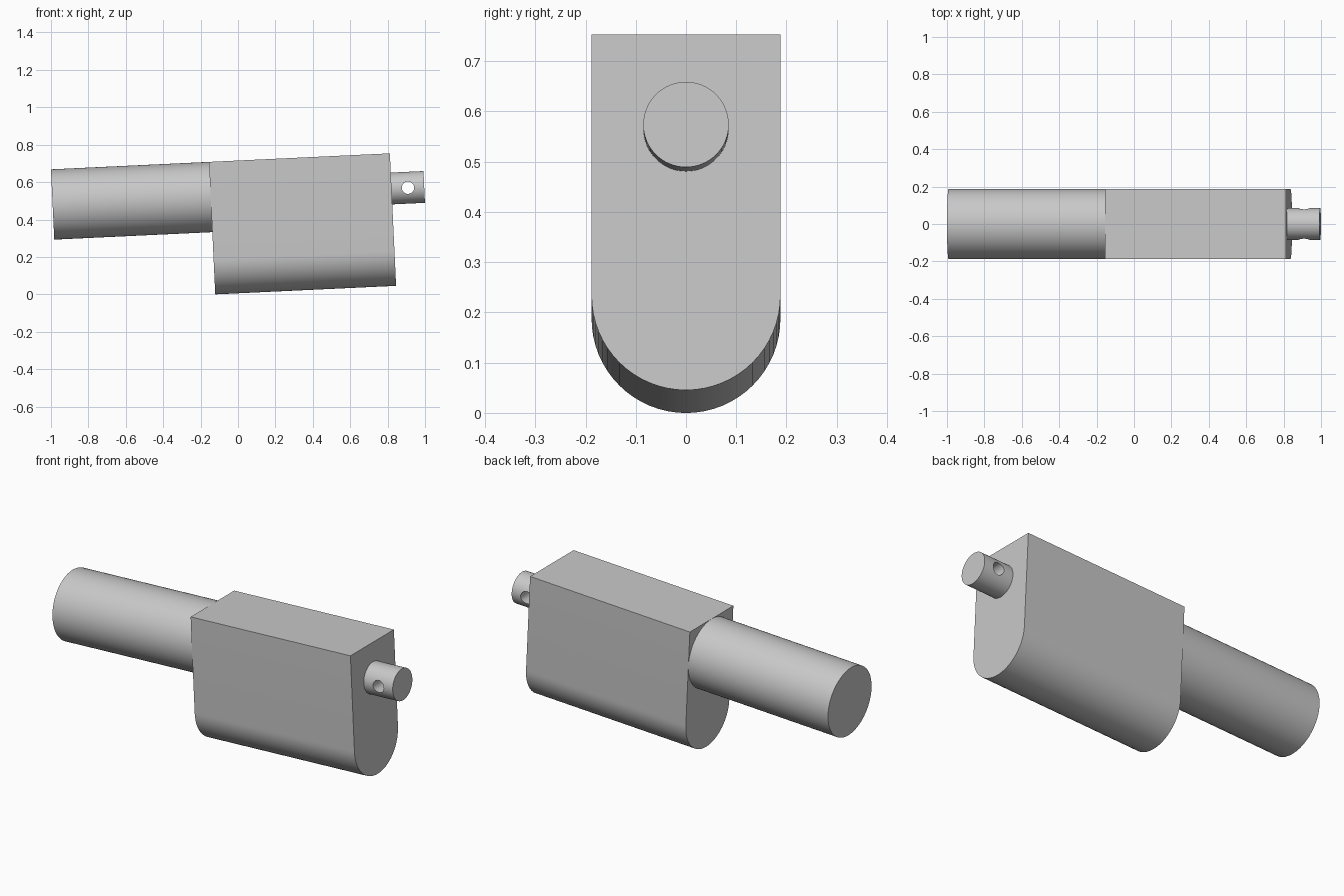
import bpy
import bmesh
from math import cos, sin, pi, radians
from mathutils import Matrix

cube = bpy.data.objects.get("Cube")
if cube:
    bpy.data.objects.remove(cube, do_unlink=True)

GREY = (0.58, 0.58, 0.58, 1)
mat = bpy.data.materials.new("plain grey")
mat.use_nodes = True
mat.diffuse_color = GREY
bsdf = next(n for n in mat.node_tree.nodes if n.type == "BSDF_PRINCIPLED")
bsdf.inputs["Base Color"].default_value = GREY

# Parts are laid out along x from the body's upper rear corner, then tilted
TILT = Matrix.Translation((-0.155, 0, 0.708)) @ Matrix.Rotation(radians(-2.7), 4, "Y")
R = 0.188          # half width of the body, radius of the barrel
HEIGHT = 0.709
LENGTH = 0.968


def arc(radius, z, start, end, steps):
    angles = [start + (end - start) * i / steps for i in range(steps + 1)]
    return [(radius * cos(a), z + radius * sin(a)) for a in angles]


def circle(radius, z):
    return arc(radius, z, 0, 2 * pi, 64)[:-1]


def extrude(name, profile, x0, x1):
    """Sweep a (y, z) profile from x0 to x1 as a capped solid."""
    bm = bmesh.new()
    face = bm.faces.new([bm.verts.new((x0, y, z)) for y, z in profile])
    swept = bmesh.ops.extrude_face_region(bm, geom=[face], use_keep_orig=True)
    verts = [g for g in swept["geom"] if isinstance(g, bmesh.types.BMVert)]
    bmesh.ops.translate(bm, verts=verts, vec=(x1 - x0, 0, 0))
    bmesh.ops.recalc_face_normals(bm, faces=bm.faces)
    mesh = bpy.data.meshes.new(name)
    bm.to_mesh(mesh)
    bm.free()
    mesh.materials.append(mat)
    obj = bpy.data.objects.new(name, mesh)
    bpy.context.collection.objects.link(obj)
    obj.matrix_world = TILT
    return obj


def select_only(obj):
    bpy.ops.object.select_all(action="DESELECT")
    obj.select_set(True)
    bpy.context.view_layer.objects.active = obj


# Body: flat top, straight sides, half-round underside
body_profile = [(R, 0)] + arc(R, R - HEIGHT, 0, -pi, 32) + [(-R, 0)]
body = extrude("body", body_profile, 0, LENGTH)

# Barrel and pin share one axis
barrel = extrude("barrel", circle(R, -R), -0.846, 0)
pin = extrude("pin", circle(0.085, -R), LENGTH, 1.143)

# Cross hole drilled through the pin
bpy.ops.mesh.primitive_cylinder_add(vertices=32, radius=0.033, depth=0.4)
drill = bpy.context.object
drill.name = "drill_cutter"
drill.hide_render = True
drill.data.materials.append(mat)
drill.matrix_world = (TILT @ Matrix.Translation((1.056, 0, -R))
                      @ Matrix.Rotation(pi / 2, 4, "X"))
cut = pin.modifiers.new("cross_hole", "BOOLEAN")
cut.operation = "DIFFERENCE"
cut.solver = "EXACT"
cut.object = drill
select_only(pin)
bpy.ops.object.modifier_apply(modifier=cut.name)
bpy.data.objects.remove(drill, do_unlink=True)

for part in (body, barrel, pin):
    select_only(part)
    bpy.ops.object.shade_smooth_by_angle(angle=radians(30))
